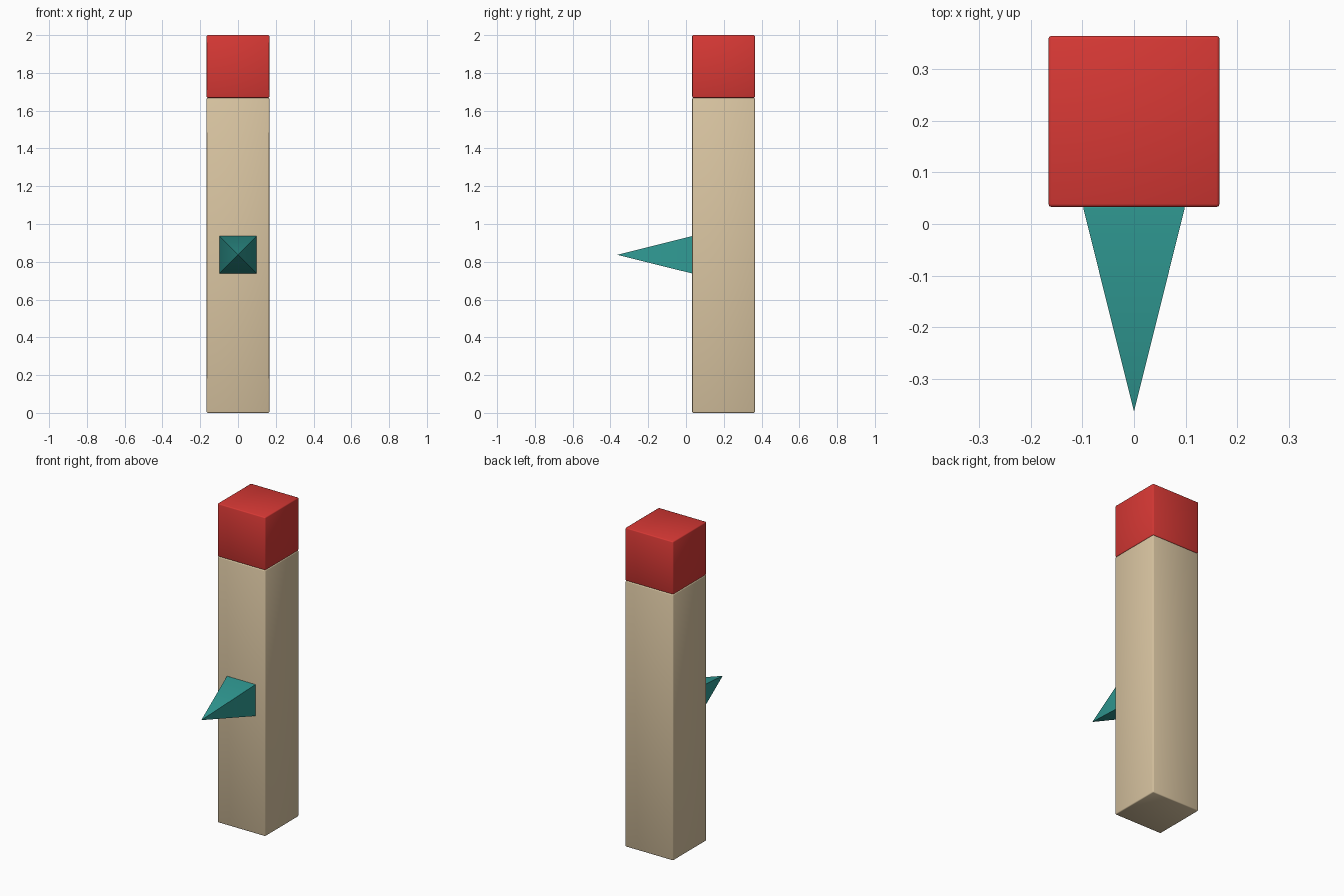
import bpy, bmesh
from math import pi
from mathutils import Matrix

if "Cube" in bpy.data.objects:
    bpy.data.objects.remove(bpy.data.objects["Cube"])


def finish(bm, name, color):
    me = bpy.data.meshes.new(name)
    bmesh.ops.recalc_face_normals(bm, faces=bm.faces)
    bm.to_mesh(me)
    bm.free()
    ob = bpy.data.objects.new(name, me)
    bpy.context.collection.objects.link(ob)
    mat = bpy.data.materials.new(name + "_paint")
    mat.diffuse_color = color
    mat.use_nodes = True
    mat.node_tree.nodes["Principled BSDF"].inputs["Base Color"].default_value = mat.diffuse_color
    me.materials.append(mat)
    bpy.ops.object.select_all(action='DESELECT')
    ob.select_set(True)
    bpy.context.view_layer.objects.active = ob
    return ob


def block(name, z0, z1, color):
    # square block with softly rounded edges
    bm = bmesh.new()
    bmesh.ops.create_cube(bm, size=1, matrix=Matrix.Translation((0, 0.199, (z0 + z1) / 2))
                          @ Matrix.Diagonal((0.332, 0.332, z1 - z0, 1)))
    bmesh.ops.bevel(bm, geom=bm.edges[:], offset=0.006, segments=2, profile=0.5,
                    affect='EDGES')
    finish(bm, name, color)
    bpy.ops.object.shade_smooth_by_angle(angle=pi / 3)


# post and its red top
block("post", 0, 1.668, (0.70, 0.56, 0.36, 1))
block("top_block", 1.668, 2.0, (0.68, 0.04, 0.035, 1))

# four-sided spike pointing forward, with a slightly eased base
bm = bmesh.new()
y_base, y_tip, half = 0.035, -0.364, 0.0995
bmesh.ops.create_cone(bm, cap_ends=True, segments=4, radius1=half * 2 ** 0.5,
                      radius2=0, depth=y_base - y_tip,
                      matrix=Matrix.Translation((0, (y_base + y_tip) / 2, 0.837))
                      @ Matrix.Rotation(pi / 2, 4, 'X') @ Matrix.Rotation(pi / 4, 4, 'Z'))
bmesh.ops.remove_doubles(bm, verts=bm.verts, dist=1e-5)
base = [e for e in bm.edges if all(v.co.y > 0 for v in e.verts)]
bmesh.ops.bevel(bm, geom=base, offset=0.004, segments=2, profile=0.5, affect='EDGES')
finish(bm, "spike", (0.03, 0.33, 0.30, 1))
bpy.ops.object.shade_smooth_by_angle(angle=pi / 3)
